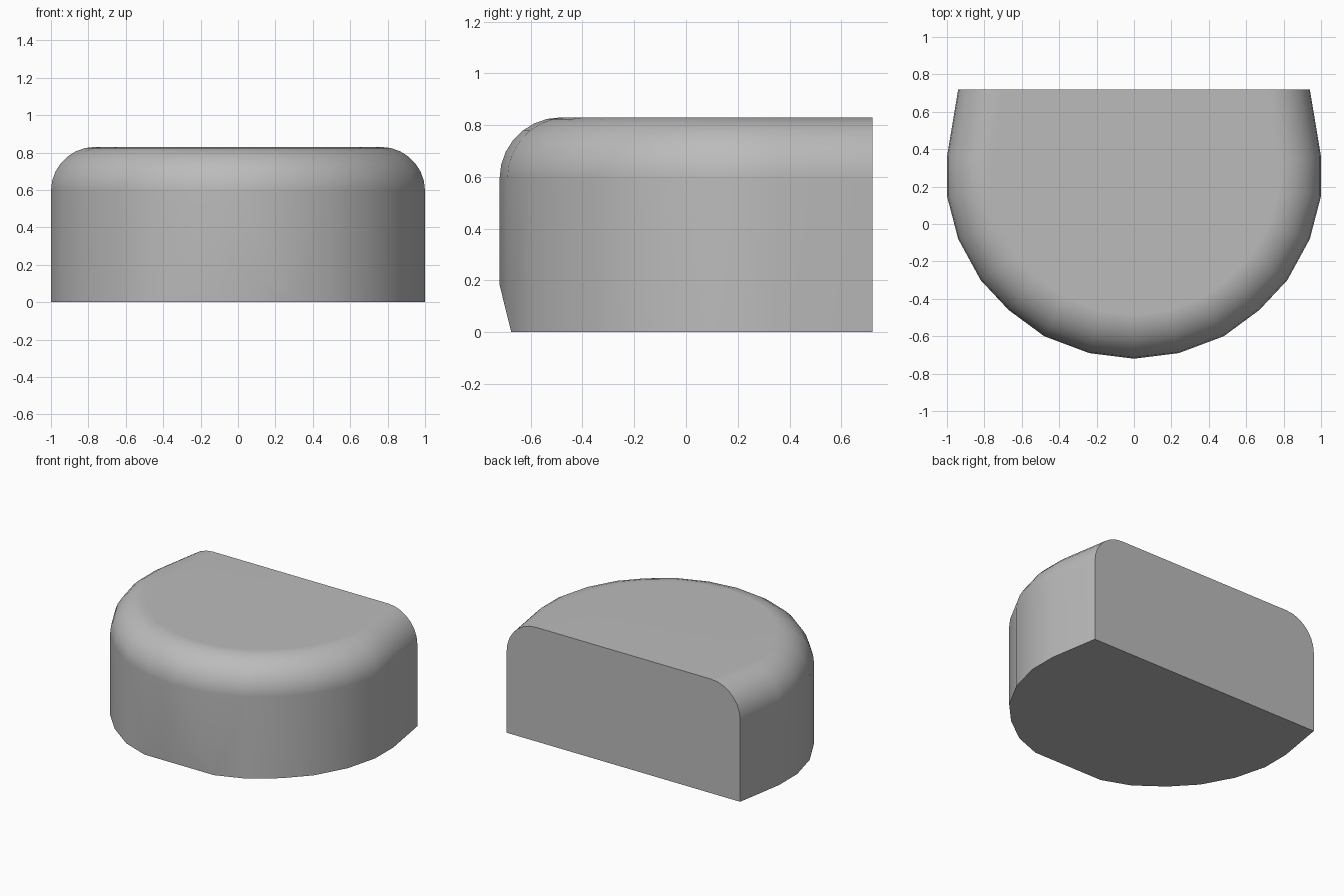
import bpy, bmesh, math
from mathutils import Vector

cube = bpy.data.objects.get("Cube")
if cube:
    bpy.data.objects.remove(cube)

HEIGHT, RADIUS, STEPS = 0.83, 0.235, 7

# Half outline from the back corner round to the front centre, then mirrored
half = [(0.94, 0.72), (1.0, 0.36), (1.0, 0.15), (0.94, -0.08), (0.82, -0.30),
        (0.67, -0.46), (0.48, -0.60), (0.24, -0.69), (0.0, -0.72)]
outline = [Vector(p) for p in half + [(-x, y) for x, y in reversed(half[:-1])]]


def inward(i):
    """Mitred inward direction; the back corners slide along the flat back."""
    if i in (0, len(outline) - 1):
        return Vector((-math.copysign(1, outline[i].x), 0))
    a = (outline[i] - outline[i - 1]).normalized()
    b = (outline[i + 1] - outline[i]).normalized()
    na, nb = Vector((a.y, -a.x)), Vector((b.y, -b.x))
    return (na + nb) / (1 + na.dot(nb))


# Body: straight wall, then a rounded shoulder up to the flat top
levels = [(0.0, 0.0)]
for s in range(STEPS + 1):
    t = math.pi / 2 * s / STEPS
    levels.append((RADIUS * (1 - math.cos(t)), HEIGHT - RADIUS * (1 - math.sin(t))))

bm = bmesh.new()
rings = [[bm.verts.new((*(p + inward(i) * inset), z)) for i, p in enumerate(outline)]
         for inset, z in levels]
for low, high in zip(rings, rings[1:]):
    for i in range(len(outline) - 1):
        bm.faces.new((low[i], low[i + 1], high[i + 1], high[i]))
bm.faces.new(rings[0])
bm.faces.new(rings[-1])
bm.faces.new([r[0] for r in rings] + [r[-1] for r in reversed(rings)])

# Small sloping cut along the bottom of the front
cut = bmesh.ops.bisect_plane(bm, geom=bm.verts[:] + bm.edges[:] + bm.faces[:],
                             plane_co=(0, -0.675, 0), plane_no=(0, -0.17, -0.042),
                             clear_outer=True)
edges = [e for e in cut["geom_cut"] if isinstance(e, bmesh.types.BMEdge)]
bmesh.ops.holes_fill(bm, edges=edges, sides=0)
bmesh.ops.recalc_face_normals(bm, faces=bm.faces[:])

mesh = bpy.data.meshes.new("rounded_body")
bm.to_mesh(mesh)
bm.free()
body = bpy.data.objects.new("rounded_body", mesh)
bpy.context.collection.objects.link(body)

# Plain grey material
grey = bpy.data.materials.new("plain_grey")
grey.use_nodes = True
color = (0.5, 0.5, 0.5, 1)
grey.diffuse_color = color
grey.node_tree.nodes["Principled BSDF"].inputs["Base Color"].default_value = color
mesh.materials.append(grey)

# Smooth sides with crisp back and base edges
bpy.ops.object.select_all(action="DESELECT")
body.select_set(True)
bpy.context.view_layer.objects.active = body
bpy.ops.object.shade_smooth_by_angle(angle=math.radians(32))
weighted = body.modifiers.new("even_shading", "WEIGHTED_NORMAL")
weighted.keep_sharp = True
